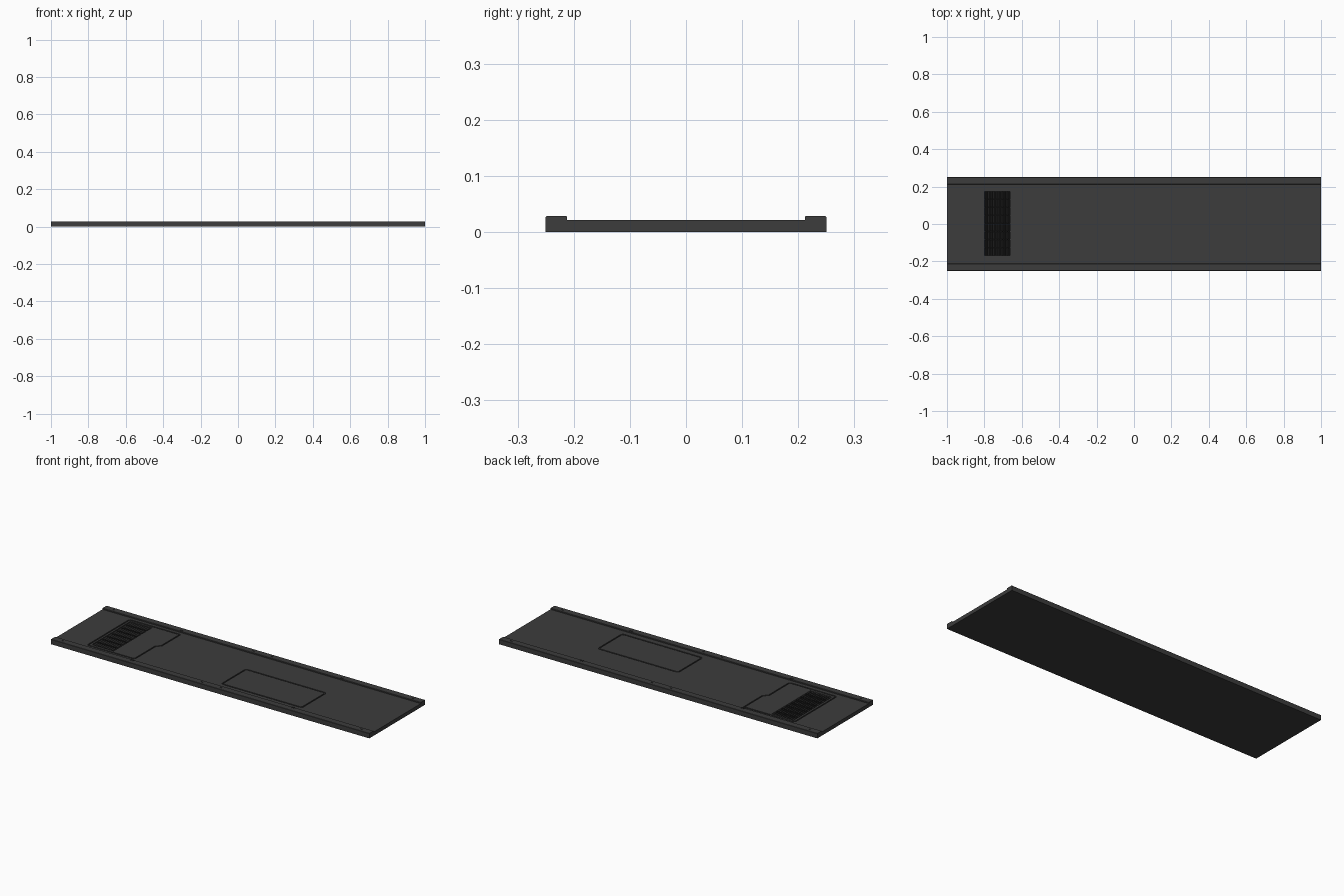
import bpy, bmesh, math
from mathutils import Vector, Matrix

if "Cube" in bpy.data.objects:
    bpy.data.objects.remove(bpy.data.objects["Cube"])

DECK, RAIL = 0.021, 0.028


def material(name, v):
    m = bpy.data.materials.new(name)
    m.diffuse_color = (v, v, v, 1)
    m.use_nodes = True
    m.node_tree.nodes["Principled BSDF"].inputs["Base Color"].default_value = m.diffuse_color
    return m


dark = material("dark_metal", 0.045)
black = material("vent_black", 0.018)


def make(name, bm, mat):
    bmesh.ops.recalc_face_normals(bm, faces=bm.faces)
    me = bpy.data.meshes.new(name)
    bm.to_mesh(me)
    bm.free()
    me.materials.append(mat)
    ob = bpy.data.objects.new(name, me)
    bpy.context.collection.objects.link(ob)
    return ob


def add_box(bm, c, s, tilt=0):
    m = Matrix.Translation(c) @ Matrix.Rotation(tilt, 4, 'Y') @ Matrix.Diagonal((*s, 1))
    bmesh.ops.create_cube(bm, size=1, matrix=m)


def add_groove(bm, pts, width, z0, z1):
    """Closed mitred channel following an outline."""
    n, rings = len(pts), []
    for i in range(n):
        p = Vector(pts[i])
        a = (p - Vector(pts[i - 1])).normalized()
        b = (Vector(pts[(i + 1) % n]) - p).normalized()
        na, nb = Vector((-a.y, a.x)), Vector((-b.y, b.x))
        miter = (na + nb) / (1 + na.dot(nb)) * width / 2
        rings.append([bm.verts.new((q.x, q.y, z)) for q, z in
                      ((p + miter, z0), (p - miter, z0), (p - miter, z1), (p + miter, z1))])
    for i in range(n):
        r, s = rings[i], rings[(i + 1) % n]
        for k in range(4):
            j = (k + 1) % 4
            bm.faces.new((r[k], r[j], s[j], s[k]))


def carve(target, bm):
    cutter = make("cutter", bm, dark)
    cutter.hide_render = True
    mod = target.modifiers.new("carve", 'BOOLEAN')
    mod.operation, mod.solver, mod.object = 'DIFFERENCE', 'EXACT', cutter
    bpy.context.view_layer.objects.active = target
    bpy.ops.object.modifier_apply(modifier=mod.name)
    bpy.data.objects.remove(cutter)


# main panel: channel cross-section swept along x
half = [(0.212, DECK), (0.212, RAIL - 0.001), (0.213, RAIL),
        (0.2485, RAIL), (0.25, RAIL - 0.0015), (0.25, 0)]
profile = [(-y, z) for y, z in reversed(half)] + half
bm = bmesh.new()
face = bm.faces.new([bm.verts.new((-1, y, z)) for y, z in profile])
ext = bmesh.ops.extrude_face_region(bm, geom=[face])
bmesh.ops.translate(bm, vec=(2, 0, 0),
                    verts=[v for v in ext["geom"] if isinstance(v, bmesh.types.BMVert)])
panel = make("deck_panel", bm, dark)

# hatch seam and stepped vent-cover seam
c = 0.008
hatch = [(0.023 + c, -0.178), (0.525 - c, -0.178), (0.525, -0.178 + c), (0.525, 0.038 - c),
         (0.525 - c, 0.038), (0.023 + c, 0.038), (0.023, 0.038 - c), (0.023, -0.178 + c)]
cover = [(-0.814 + c, -0.187), (-0.52 - c, -0.187), (-0.52, -0.187 + c), (-0.52, 0.0),
         (-0.497, 0.023), (-0.497, 0.19), (-0.814 + c, 0.19), (-0.814, 0.19 - c),
         (-0.814, -0.187 + c)]
bm = bmesh.new()
for outline in (hatch, cover):
    add_groove(bm, outline, 0.007, DECK - 0.005, DECK + 0.004)
carve(panel, bm)

# vent opening
VX, VY, VW, VH = -0.731, 0.003, 0.136, 0.344
bm = bmesh.new()
add_box(bm, (VX, VY, DECK), (VW, VH, 0.024))
carve(panel, bm)

# small fixing slots along both rails
bm = bmesh.new()
for s in (-1, 1):
    for x in (-0.94, -0.065, 0.053, 0.936):
        add_box(bm, (x, s * 0.23, RAIL), (0.012, 0.005, 0.006))
    for x in (-0.51, 0.5):
        for dx in (-0.006, 0.006):
            add_box(bm, (x + dx, s * 0.219, RAIL), (0.005, 0.012, 0.006))
carve(panel, bm)

# vent grille: tilted slats, cross bars and dark floor
bm = bmesh.new()
N = 10
for i in range(N):
    x = VX - VW / 2 + VW * (i + 0.5) / N
    add_box(bm, (x, VY, 0.0155), (0.0105, VH, 0.0015), math.radians(35))
make("vent_slats", bm, black)
bm = bmesh.new()
for i in range(1, 8):
    add_box(bm, (VX, VY - VH / 2 + VH * i / 8, 0.0155), (VW, 0.003, 0.008))
make("vent_cross_bars", bm, black)
bm = bmesh.new()
add_box(bm, (VX, VY, 0.0093), (VW, VH, 0.001))
make("vent_floor", bm, black)
